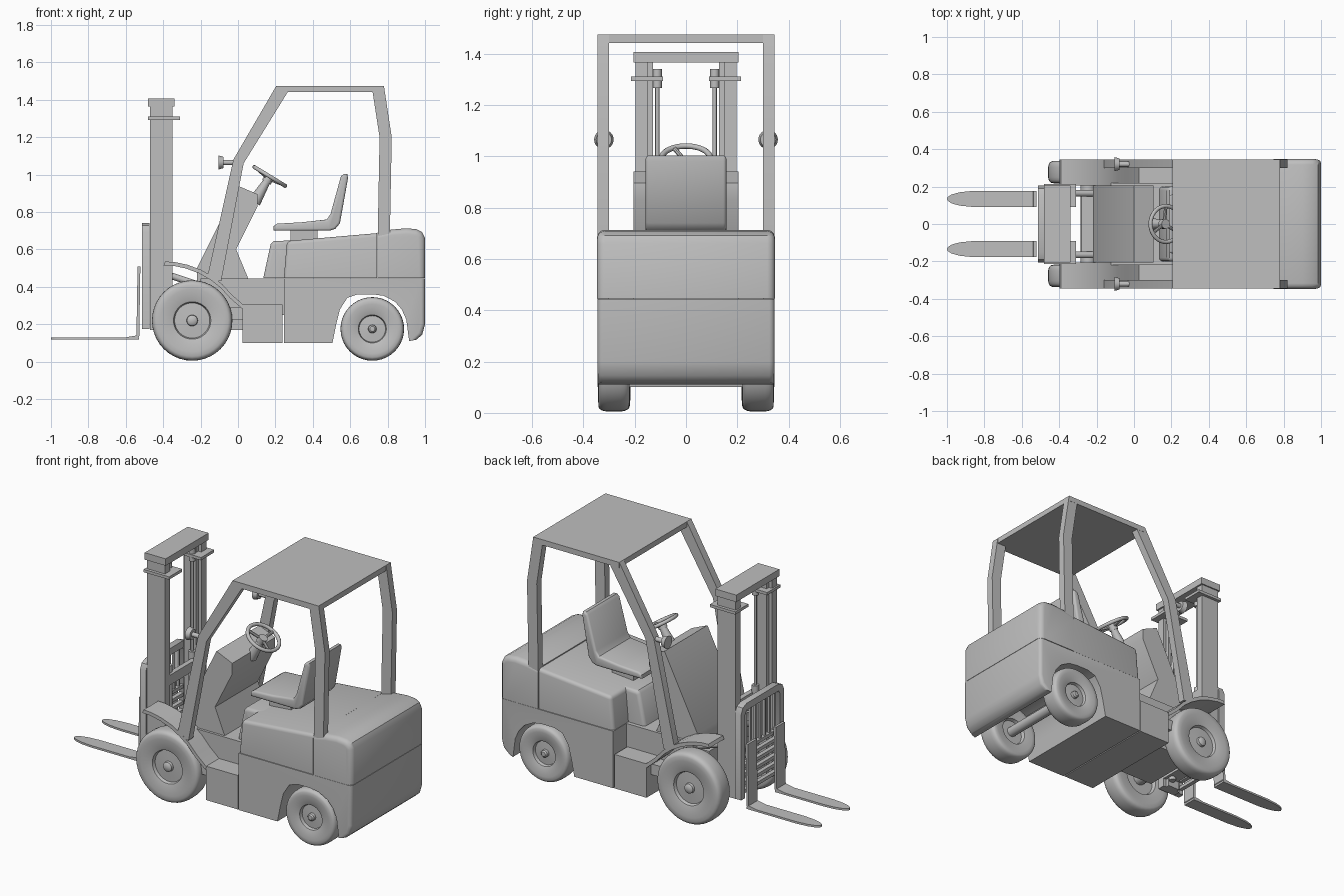
import bpy, bmesh, math
from mathutils import Vector, Matrix

cube = bpy.data.objects.get("Cube")
if cube:
    bpy.data.objects.remove(cube)

GREY = (0.52, 0.52, 0.52, 1)
mat = bpy.data.materials.new("plain_grey")
mat.use_nodes = True
mat.diffuse_color = GREY
mat.node_tree.nodes["Principled BSDF"].inputs["Base Color"].default_value = GREY


def finish(name, bm, angle=35):
    bmesh.ops.recalc_face_normals(bm, faces=bm.faces[:])
    me = bpy.data.meshes.new(name)
    bm.to_mesh(me)
    bm.free()
    me.materials.append(mat)
    me.shade_smooth()
    me.set_sharp_from_angle(angle=math.radians(angle))
    ob = bpy.data.objects.new(name, me)
    bpy.context.collection.objects.link(ob)
    return ob


def prism(name, pts, y0, y1, bevel=0, rule=None):
    """Side profile (x, z) extruded from y0 to y1, chosen edges rounded."""
    bm = bmesh.new()
    face = bm.faces.new([bm.verts.new((x, y0, z)) for x, z in pts])
    ext = bmesh.ops.extrude_face_region(bm, geom=[face])["geom"]
    bmesh.ops.translate(bm, vec=(0, y1 - y0, 0),
                        verts=[g for g in ext if isinstance(g, bmesh.types.BMVert)])
    bmesh.ops.recalc_face_normals(bm, faces=bm.faces[:])
    if bevel:
        edges = [e for e in bm.edges if e.calc_face_angle(0) > 0.5]
        if rule:
            edges = [e for e in edges if rule((e.verts[0].co + e.verts[1].co) / 2)]
        bmesh.ops.bevel(bm, geom=edges, offset=bevel, segments=3,
                        profile=0.5, affect='EDGES', clamp_overlap=True)
    return finish(name, bm)


def box(name, x, y, z, bevel=0):
    pts = [(x[0], z[0]), (x[1], z[0]), (x[1], z[1]), (x[0], z[1])]
    return prism(name, pts, y[0], y[1], bevel)


def rod(name, a, b, r, r2=None, sides=16):
    a, b = Vector(a), Vector(b)
    d = b - a
    bm = bmesh.new()
    bmesh.ops.create_cone(bm, cap_ends=True, segments=sides, radius1=r,
                          radius2=r2 or r, depth=d.length)
    turn = d.to_track_quat('Z', 'Y').to_matrix().to_4x4()
    bm.transform(Matrix.Translation((a + b) / 2) @ turn)
    return finish(name, bm)


def lathe(name, pts, centre, side=1, sides=40):
    """Profile (radius, y) spun around a sideways axle."""
    bm = bmesh.new()
    vs = [bm.verts.new((r, y * side, 0)) for r, y in pts]
    es = [bm.edges.new(p) for p in zip(vs, vs[1:])]
    bmesh.ops.spin(bm, geom=vs + es, cent=(0, 0, 0), axis=(0, 1, 0),
                   angle=math.tau, steps=sides)
    bmesh.ops.remove_doubles(bm, verts=bm.verts[:], dist=0.0001)
    bm.transform(Matrix.Translation(centre))
    return finish(name, bm)


def wheel(name, x, radius, hub, width, y, side):
    """Rounded tyre with a rim ring, recessed disc and axle cap."""
    w = width / 2
    pts = [(0, -w * .5), (hub, -w * .5), (hub * 1.08, -w * .85)]
    mid, half = (radius + hub) / 2 + .01, (radius - hub) / 2 - .01
    for i in range(13):
        t = math.pi * (i / 12 - .5)
        c, s = math.cos(t), math.sin(t)
        pts.append((mid + half * abs(c) ** .5, w * math.copysign(abs(s) ** .6, s)))
    pts += [(hub * 1.08, w * .85), (hub, w * .8), (hub * .94, w * .5),
            (hub * .3, w * .55), (hub * .28, w * .8), (hub * .18, w * .92), (0, w * .95)]
    lathe(name, pts, (x, y * side, radius + .005), side)


# Lower body with wheel arches, counterweight, hood and seat pedestal
arch = [(.915, .11), (.90, .225), (.875, .28), (.84, .32), (.78, .352), (.72, .36),
        (.64, .36), (.585, .342), (.545, .28), (.525, .20), (.505, .10)]
prism("lower_body", [(.245, .10), (.245, .444), (1, .444), (1, .20), (.985, .145),
                     (.955, .118)] + arch, -.345, .345, .03,
      lambda m: m.x > .95 and m.z < .43 and abs(m.y) > .3)
prism("counterweight", [(.747, .446), (.747, .69), (.82, .706), (.90, .713), (.955, .708),
                        (.985, .692), (1, .66), (1, .446)], -.347, .347, .03,
      lambda m: m.x > .76 and m.z > .46 and abs(m.y) > .3)
prism("hood", [(.245, .446), (.262, .645), (.743, .687), (.743, .446)], -.343, .343, .02,
      lambda m: m.z > .5 and m.x < .73)
prism("seat_pedestal", [(.135, .446), (.175, .63), (.19, .645), (.30, .648), (.30, .446)],
      -.20, .20, .02, lambda m: m.z > .5 and abs(m.y) > .1)

# Step, floor and chassis
box("step_box", (.025, .238), (-.342, .342), (.10, .305))
prism("floor", [(-.20, .25), (-.20, .444), (.25, .444), (.25, .25)], -.22, .22)
box("front_chassis", (-.28, .06), (-.18, .18), (.17, .40))
box("chassis_rails", (-.04, .03), (-.30, .30), (.225, .29))

# Dashboard cowl
prism("dash_cowl", [(-.22, .43), (-.22, .50), (0, .94), (.105, .895), (.105, .83),
                    (-.01, .60), (.055, .444), (.02, .43)], -.205, .205)

# Wheels, axles and fenders
rod("drive_axle", (-.245, -.27, .22), (-.245, .27, .22), .04)
rod("steer_axle", (.718, -.27, .178), (.718, .27, .178), .03)
fender = [(-.39, .535), (-.34, .533), (-.27, .518), (-.20, .492), (-.14, .458),
          (-.085, .415), (-.035, .36), (.03, .303)]
under = [(x - .008, z - .02) for x, z in reversed(fender)]
for s, tag in ((-1, "near"), (1, "far")):
    wheel("drive_wheel_" + tag, -.245, .215, .10, .12, .277, s)
    wheel("steer_wheel_" + tag, .718, .17, .075, .122, .281, s)
    prism("fender_" + tag, fender + under, s * .205, s * .345)

    # Overhead guard pillars and lamps
    prism("front_pillar_" + tag, [(.205, 1.475), (-.025, 1.08), (-.16, .47), (-.13, .43),
                                  (-.09, .43), (.03, 1.06), (.265, 1.44), (.265, 1.475)],
          s * .30, s * .344)
    prism("rear_pillar_" + tag, [(.78, 1.475), (.822, 1.2), (.812, .68), (.747, .67),
                                 (.757, 1.2), (.72, 1.44), (.72, 1.475)], s * .30, s * .344)
    rod("lamp_" + tag, (-.105, s * .32, 1.065), (-.077, s * .32, 1.065), .038, .03, 24)
    rod("lamp_arm_" + tag, (-.08, s * .32, 1.065), (0, s * .32, 1.065), .014)

    # Mast uprights, inner rails and lift cylinders
    box("mast_upright_" + tag, (-.47, -.35), (s * .15, s * .197), (.17, 1.37))
    box("mast_inner_rail_" + tag, (-.45, -.37), (s * .128, s * .15), (.17, 1.37))
    box("mast_bracket_" + tag, (-.48, -.31), (s * .09, s * .215), (1.293, 1.31))
    rod("lift_rod_" + tag, (-.385, s * .112, .3), (-.385, s * .112, 1.30), .008)
    rod("lift_cylinder_" + tag, (-.385, s * .112, .2), (-.385, s * .112, .72), .02)
    rod("lift_cap_" + tag, (-.385, s * .112, 1.265), (-.385, s * .112, 1.34), .018)
    rod("tilt_cylinder_" + tag, (-.36, s * .165, .46), (-.18, s * .165, .40), .018)

    # Fork: tapered blade and upright shank
    bm = bmesh.new()
    tip = [(-.53, .043), (-.86, .043), (-.93, .036), (-.975, .024), (-.995, .011)]
    ring = tip + [(-1, 0)] + [(x, -w) for x, w in reversed(tip)]
    face = bm.faces.new([bm.verts.new((x, s * .134 + w, .118)) for x, w in ring])
    ext = bmesh.ops.extrude_face_region(bm, geom=[face])["geom"]
    for g in ext:
        if isinstance(g, bmesh.types.BMVert):
            g.co.z += .012
    finish("fork_blade_" + tag, bm)
    prism("fork_shank_" + tag, [(-.60, .118), (-.545, .118), (-.528, .135), (-.522, .51),
                                (-.537, .51), (-.543, .14), (-.60, .130)],
          s * .134 - .043, s * .134 + .043)

# Roof and mast cross members
box("roof", (.205, .78), (-.345, .345), (1.442, 1.475))
box("mast_top_beam", (-.48, -.34), (-.205, .205), (1.365, 1.407))
box("mast_lower_beam", (-.44, -.35), (-.15, .15), (.22, .30))
box("mast_middle_beam", (-.38, -.35), (-.15, .15), (.62, .68))

# Load backrest: bent frame, upper bars and lower slats
path = [(-.195, .175), (-.195, .68), (-.18, .715), (-.145, .73)]
path += [(-y, z) for y, z in reversed(path)]
inner = [(y * .85, min(z, .70)) for y, z in reversed(path)]
bm = bmesh.new()
face = bm.faces.new([bm.verts.new((-.512, y * 1.05, z + .012 * (z > .5)))
                     for y, z in path] + [bm.verts.new((-.512, y, z)) for y, z in inner])
ext = bmesh.ops.extrude_face_region(bm, geom=[face])["geom"]
for g in ext:
    if isinstance(g, bmesh.types.BMVert):
        g.co.x += .04
finish("backrest_frame", bm)
for i in range(7):
    y = (i - 3) * .045
    box(f"backrest_bar_{i}", (-.50, -.485), (y - .006, y + .006), (.45, .71))
for i in range(6):
    z = .20 + i * .05
    box(f"carriage_slat_{i}", (-.505, -.48), (-.17, .17), (z, z + .02))

# Seat
prism("seat", [(.19, .70), (.19, .725), (.21, .738), (.34, .745), (.475, .76), (.495, .79),
               (.55, .99), (.565, 1.003), (.585, 1.003), (.588, .98), (.545, .74),
               (.52, .71), (.49, .70)], -.157, .157, .012, lambda m: abs(m.y) > .1)
box("seat_mount", (.28, .425), (-.10, .10), (.64, .705))

# Steering wheel and column
centre = Vector((.17, 0, .99))
axis = Vector((.52, 0, .854))
tilt = axis.to_track_quat('Z', 'Y').to_matrix()
bpy.ops.mesh.primitive_torus_add(major_radius=.096, minor_radius=.011, major_segments=40,
                                 minor_segments=10, location=centre,
                                 rotation=tilt.to_euler())
rim = bpy.context.object
rim.name = "steering_rim"
rim.data.materials.append(mat)
rim.data.shade_smooth()
hub = centre - axis * .015
for i in range(3):
    a = math.tau * i / 3
    end = centre + tilt @ Vector((.095 * math.cos(a), .095 * math.sin(a), 0))
    rod(f"steering_spoke_{i}", hub, end, .009, sides=8)
rod("steering_hub", hub - axis * .02, hub + axis * .015, .026)
rod("steering_column", centre - axis * .16, hub, .035, .018)
